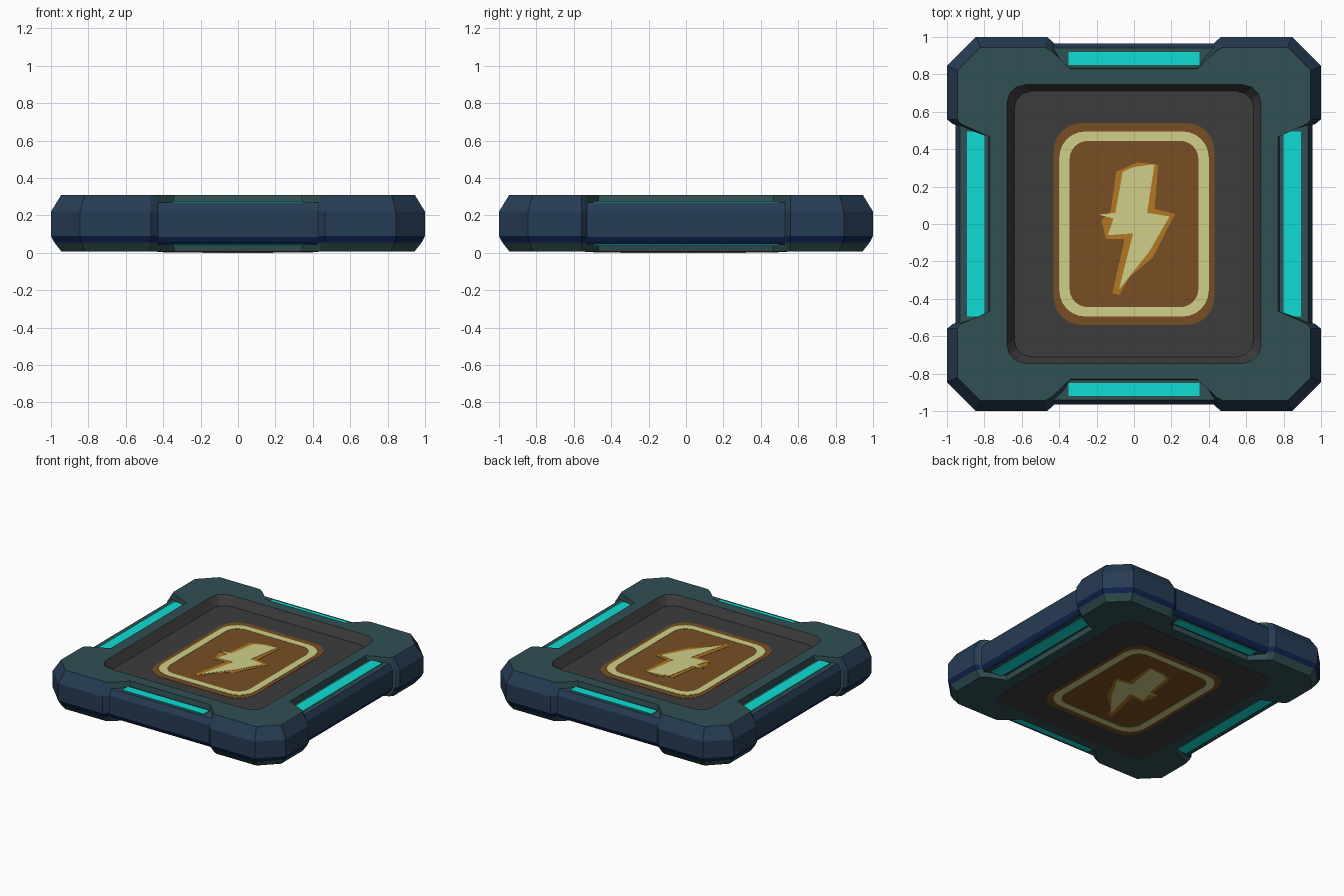
import bpy, bmesh, math

if "Cube" in bpy.data.objects:
    bpy.data.objects.remove(bpy.data.objects["Cube"])


def material(name, rgb):
    lin = [(c / 255 / 12.92) if c < 10 else ((c / 255 + 0.055) / 1.055) ** 2.4 for c in rgb]
    m = bpy.data.materials.new(name)
    m.diffuse_color = (*lin, 1)
    m.use_nodes = True
    m.node_tree.nodes["Principled BSDF"].inputs["Base Color"].default_value = m.diffuse_color
    return m


TEAL = material("dark teal", (48, 80, 83))
NAVY = material("slate navy", (38, 60, 84))
BLUE = material("deep blue", (16, 36, 80))
GREY = material("charcoal", (60, 60, 60))
CYAN = material("cyan glow", (15, 222, 213))
BROWN = material("brown", (120, 79, 36))
YELLOW = material("pale yellow", (208, 207, 136))
ORANGE = material("orange", (180, 120, 34))


def finish(name, bm, mats):
    me = bpy.data.meshes.new(name)
    bm.to_mesh(me)
    bm.free()
    for m in mats:
        me.materials.append(m)
    ob = bpy.data.objects.new(name, me)
    bpy.context.collection.objects.link(ob)
    return ob


def ring(bm, pts, z):
    return [bm.verts.new((x, y, z)) for x, y in pts]


def bridge(bm, a, b, mat=0):
    n = len(a)
    for i in range(n):
        j = (i + 1) % n
        bm.faces.new((a[i], a[j], b[j], b[i])).material_index = mat


def fill(bm, *loops, up=True):
    # flat cap, with an optional hole
    edges = []
    for lp in loops:
        for i in range(len(lp)):
            v, w = lp[i], lp[(i + 1) % len(lp)]
            edges.append(bm.edges.get((v, w)) or bm.edges.new((v, w)))
    res = bmesh.ops.triangle_fill(bm, use_beauty=True, use_dissolve=False, edges=edges)
    for f in res["geom"]:
        if isinstance(f, bmesh.types.BMFace):
            f.normal_update()
            if (f.normal.z > 0) != up:
                f.normal_flip()


def rounded(hx, hy, r, seg):
    pts = []
    for k, (sx, sy) in enumerate(((1, 1), (-1, 1), (-1, -1), (1, -1))):
        for i in range(seg + 1):
            a = math.pi / 2 * (k + i / seg)
            pts.append((sx * (hx - r) + r * math.cos(a), sy * (hy - r) + r * math.sin(a)))
    return pts


def mirror4(q):
    # full outline from one quadrant
    return (q + [(-x, y) for x, y in reversed(q)] + [(-x, -y) for x, y in q]
            + [(x, -y) for x, y in reversed(q)])


def plate(name, pts, z0, z1, mat, hole=None):
    bm = bmesh.new()
    lo, hi = ring(bm, pts, z0), ring(bm, pts, z1)
    bridge(bm, lo, hi)
    if hole:
        hlo, hhi = ring(bm, hole, z0), ring(bm, hole, z1)
        bridge(bm, hhi, hlo)
        fill(bm, hi, hhi)
        fill(bm, lo, hlo, up=False)
    else:
        fill(bm, hi)
        fill(bm, lo, up=False)
    return finish(name, bm, [mat])


# frame body with four chunky corners
BOT, TOP, FLOOR = 0.008, 0.31, 0.243
wide = mirror4([(0.785, 0.475), (0.97, 0.535), (1, 0.56), (1, 0.845), (0.845, 1), (0.465, 1), (0.43, 0.97), (0.35, 0.84)])
slim = mirror4([(0.77, 0.465), (0.925, 0.535), (0.945, 0.56), (0.945, 0.82), (0.82, 0.945), (0.475, 0.945), (0.44, 0.925), (0.34, 0.83)])
mid = [((a + 2 * c) / 3, (b + 2 * d) / 3) for (a, b), (c, d) in zip(slim, wide)]
bm = bmesh.new()
rings = [ring(bm, p, z) for p, z in ((slim, BOT), (mid, 0.055), (wide, 0.09), (wide, 0.22), (slim, TOP))]
for k, m in enumerate((0, 2, 1, 1)):
    bridge(bm, rings[k], rings[k + 1], m)
recess = rounded(0.68, 0.745, 0.10, 3)
fill(bm, rings[-1], ring(bm, recess, TOP))
fill(bm, rings[0], up=False)
for f in bm.faces:  # walls of the side notches are teal
    c = f.calc_center_median()
    if (abs(c.x) < 0.9 and abs(c.y) < 0.55) or (abs(c.y) < 0.91 and abs(c.x) < 0.42):
        f.material_index = 0
finish("frame_body", bm, [TEAL, NAVY, BLUE])

# recessed top panel
bm = bmesh.new()
rim, low = ring(bm, recess, TOP), ring(bm, rounded(0.64, 0.71, 0.09, 3), FLOOR)
bridge(bm, low, rim)
for f in bm.faces:
    f.normal_flip()
fill(bm, low)
finish("top_panel", bm, [GREY])

# side bars with light strips above and below
for name, outer, inner, half, s_in, s_out, s_half, angle in (
        ("front", 0.965, 0.76, 0.45, 0.85, 0.92, 0.35, 0),
        ("right", 0.955, 0.72, 0.55, 0.80, 0.893, 0.495, 90),
        ("back", 0.965, 0.76, 0.45, 0.85, 0.92, 0.35, 180),
        ("left", 0.955, 0.72, 0.55, 0.80, 0.893, 0.495, 270)):
    rot = math.radians(angle)
    prof = [(outer, 0.085), (outer, 0.225), (outer - 0.025, 0.268), (inner, 0.268),
            (inner, 0.045), (outer - 0.025, 0.045), (outer - 0.012, 0.06)]
    bm = bmesh.new()
    a = [bm.verts.new((-half, -y, z)) for y, z in prof]
    b = [bm.verts.new((half, -y, z)) for y, z in prof]
    bridge(bm, a, b)
    bm.faces.new(a)
    bm.faces.new(b)
    bmesh.ops.recalc_face_normals(bm, faces=bm.faces)
    for f in bm.faces:
        z = f.calc_center_median().z
        f.material_index = 0 if abs(f.normal.z) > 0.9 else (2 if z < 0.08 else 1)
    finish(name + "_bar", bm, [TEAL, NAVY, BLUE]).rotation_euler.z = rot
    strip = [(-s_half, -s_in), (-s_half, -s_out), (s_half, -s_out), (s_half, -s_in)]
    for side, z0, z1 in (("top", 0.267, 0.274), ("bottom", 0.039, 0.046)):
        plate(f"{name}_{side}_light", strip, z0, z1, CYAN).rotation_euler.z = rot

# painted badge: brown field, ring and bolt, on both faces
bolt = [(-0.06, 0.28), (0.0, 0.305), (0.11, 0.32), (0.07, 0.06), (0.19, 0.04), (0.08, -0.15), (-0.08, -0.35),
        (-0.005, -0.05), (-0.14, -0.06), (-0.11, 0.03), (-0.19, 0.05), (-0.10, 0.06)]
edge = [(-0.095, 0.28), (0.02, 0.33), (0.13, 0.315), (0.11, 0.08), (0.22, 0.055), (0.10, -0.18), (-0.02, -0.28),
        (-0.08, -0.38), (-0.115, -0.37), (-0.05, -0.08), (-0.15, -0.08), (-0.175, 0.02), (-0.125, 0.065)]
layers = [("field", rounded(0.43, 0.54, 0.15, 6), None, BROWN, 1),
          ("ring", rounded(0.40, 0.495, 0.14, 6), rounded(0.345, 0.445, 0.10, 6), YELLOW, 2),
          ("bolt_edge", edge, None, ORANGE, 2),
          ("bolt", bolt, None, YELLOW, 3)]
plate("bottom_panel", rounded(0.68, 0.745, 0.10, 3), 0.006, 0.009, GREY)
for name, pts, hole, mat, k in layers:
    plate("top_" + name, pts, FLOOR - 0.001, FLOOR + 0.002 * k, mat, hole)
    plate("bottom_" + name, pts, 0.006 - 0.002 * k, 0.007, mat, hole)
